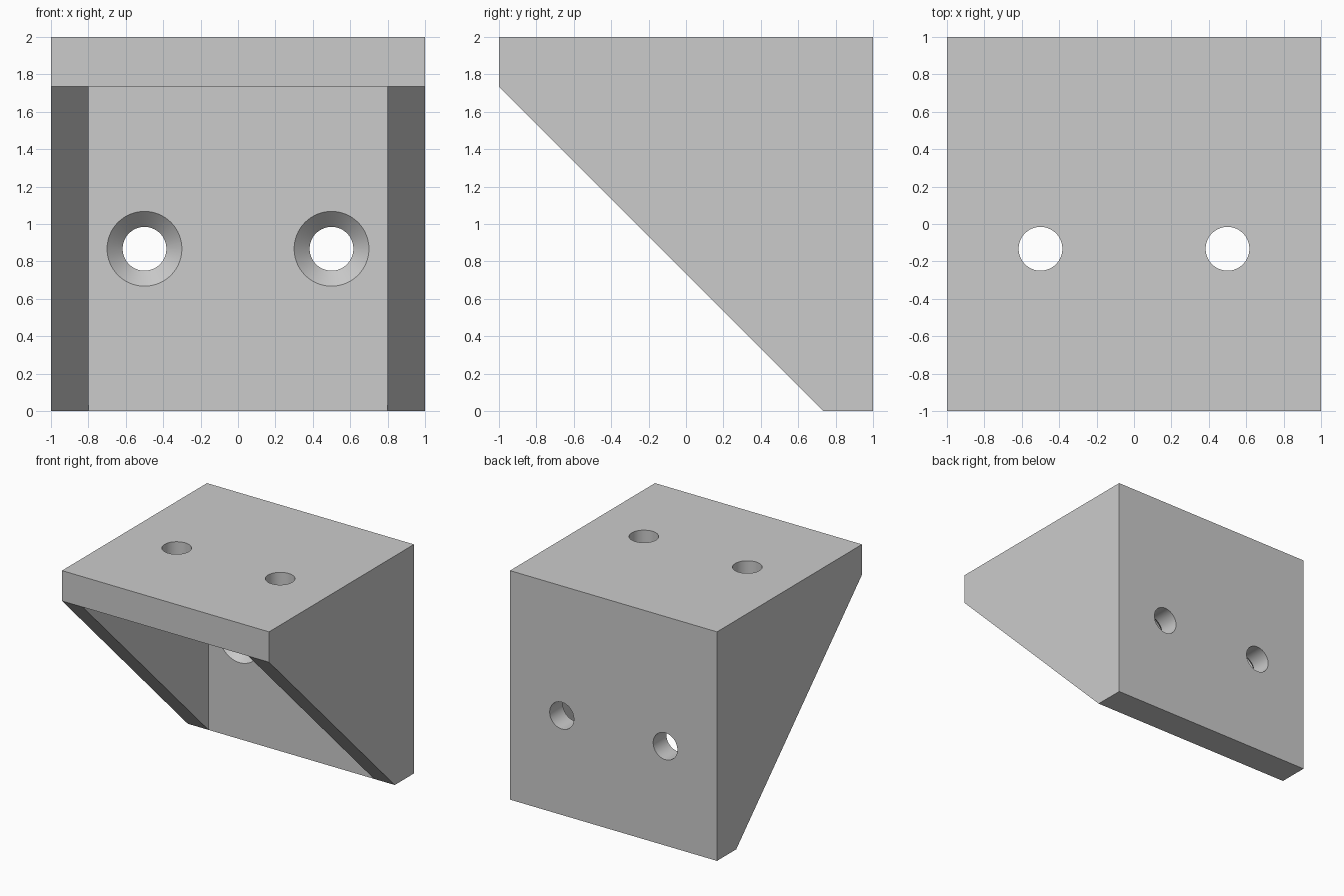
import bpy, bmesh, math
from mathutils import Matrix, Vector

cube = bpy.data.objects.get("Cube")
if cube:
    bpy.data.objects.remove(cube, do_unlink=True)

INNER_Y, INNER_Z = 0.735, 1.735      # inner faces of the two plates
HOLE_R, SINK_R = 0.117, 0.2
SINK_DEPTH = SINK_R - HOLE_R

grey = bpy.data.materials.new("light_grey")
grey.use_nodes = True
colour = (0.6, 0.6, 0.6, 1)
grey.diffuse_color = colour
grey.node_tree.nodes["Principled BSDF"].inputs["Base Color"].default_value = colour


def finish(name, bm):
    bmesh.ops.recalc_face_normals(bm, faces=bm.faces[:])
    mesh = bpy.data.meshes.new(name)
    bm.to_mesh(mesh)
    bm.free()
    mesh.materials.append(grey)
    obj = bpy.data.objects.new(name, mesh)
    bpy.context.collection.objects.link(obj)
    return obj


def make_bracket():
    """Two plates joined by a sloping gusset at each side."""
    profile = {"lip": (-1, INNER_Z), "front": (-1, 2), "back": (1, 2),
               "base": (1, 0), "toe": (INNER_Y, 0), "corner": (INNER_Y, INNER_Z)}
    stations = (-1, -0.8, 0.8, 1)
    bm = bmesh.new()
    cache = {}

    def v(point, i):
        if (point, i) not in cache:
            cache[point, i] = bm.verts.new((stations[i], *profile[point]))
        return cache[point, i]

    def strip(p, q, i, j):
        bm.faces.new((v(p, i), v(p, j), v(q, j), v(q, i)))

    # Outer sides and inner gusset faces
    for i in (0, 3):
        bm.faces.new([v(p, i) for p in ("lip", "front", "back", "base", "toe")])
    for i in (1, 2):
        bm.faces.new([v(p, i) for p in ("lip", "corner", "toe")])
    # Top and back
    strip("front", "back", 0, 3)
    strip("back", "base", 0, 3)
    # Front lip and bottom edge
    for edge, far in (("lip", "front"), ("toe", "base")):
        bm.faces.new([v(edge, i) for i in range(4)] + [v(far, 3), v(far, 0)])
    # Gusset slopes
    strip("lip", "toe", 0, 1)
    strip("lip", "toe", 2, 3)
    # Inner plate faces
    strip("corner", "lip", 1, 2)
    strip("corner", "toe", 1, 2)
    return finish("corner_bracket", bm)


def make_hole_cutter(origin, axis):
    """Countersunk screw hole, revolved about the given axis."""
    over = 0.05
    rings = ((SINK_R + over, -over), (HOLE_R, SINK_DEPTH), (HOLE_R, 0.4))
    turn = Vector((0, 0, 1)).rotation_difference(Vector(axis)).to_matrix().to_4x4()
    place = Matrix.Translation(origin) @ turn
    n = 64
    bm = bmesh.new()
    loops = [[bm.verts.new(place @ Vector((r * math.cos(math.tau * k / n),
                                           r * math.sin(math.tau * k / n), d)))
              for k in range(n)] for r, d in rings]
    for a, b in zip(loops, loops[1:]):
        for k in range(n):
            m = (k + 1) % n
            bm.faces.new((a[k], a[m], b[m], b[k]))
    bm.faces.new(loops[0])
    bm.faces.new(loops[-1])
    cutter = finish("hole_cutter", bm)
    cutter.hide_render = True
    return cutter


bracket = make_bracket()
bpy.ops.object.select_all(action="DESELECT")
bracket.select_set(True)
bpy.context.view_layer.objects.active = bracket

# Two screw holes in each plate
for x in (-0.5, 0.5):
    for origin, axis in (((x, INNER_Y, INNER_Z / 2), (0, 1, 0)),
                         ((x, (INNER_Y - 1) / 2, INNER_Z), (0, 0, 1))):
        cutter = make_hole_cutter(origin, axis)
        mod = bracket.modifiers.new("screw_hole", "BOOLEAN")
        mod.operation = "DIFFERENCE"
        mod.solver = "EXACT"
        mod.object = cutter
        bpy.ops.object.modifier_apply(modifier=mod.name)
        bpy.data.objects.remove(cutter, do_unlink=True)

bpy.ops.object.shade_smooth_by_angle(angle=math.radians(30))
